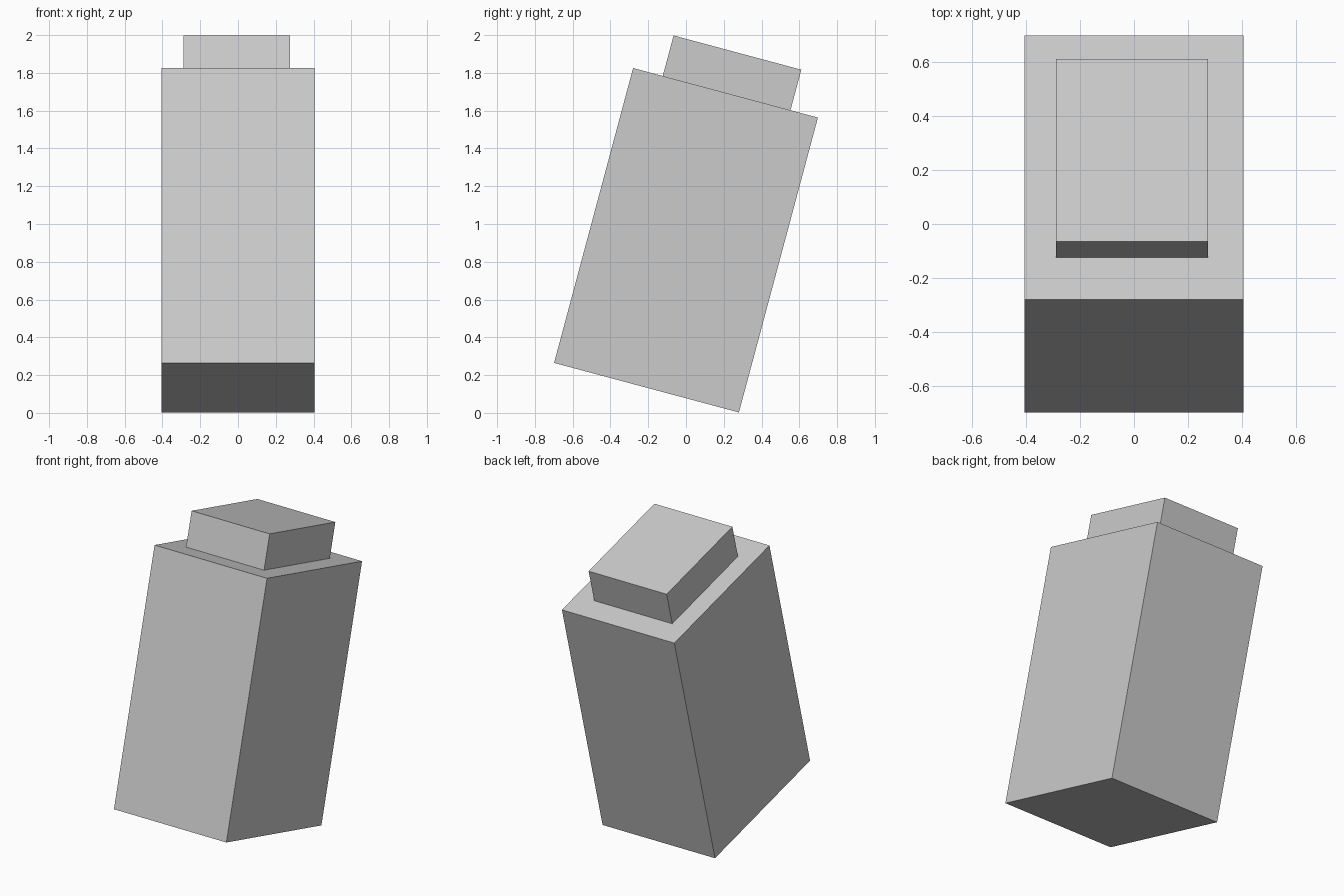
import bpy
import math
from mathutils import Matrix, Vector

# Remove the default object
cube = bpy.data.objects.get("Cube")
if cube:
    bpy.data.objects.remove(cube, do_unlink=True)

# Single flat colour
grey = bpy.data.materials.new("light_grey")
grey.use_nodes = True
colour = (0.6, 0.6, 0.6, 1)
grey.diffuse_color = colour
grey.node_tree.nodes["Principled BSDF"].inputs["Base Color"].default_value = colour

# The whole model leans back about its centre
TILT = Matrix.Rotation(math.radians(-15), 4, "X")
CENTRE = Vector((0, 0, 0.914))


def tilted_box(name, size, offset):
    """Box of a given size, placed by its centre along the leaning axes."""
    bpy.ops.mesh.primitive_cube_add(size=1)
    box = bpy.context.object
    box.name = name
    box.data.transform(Matrix.Diagonal((*size, 1)))
    box.matrix_world = Matrix.Translation(CENTRE) @ TILT @ Matrix.Translation(offset)
    box.data.materials.append(grey)
    return box


# Main block, and the smaller raised block on its top
tilted_box("body", (0.81, 1.013, 1.616), (0, 0, 0))
tilted_box("top_block", (0.562, 0.7, 0.222), (-0.007, 0.006, 0.919))
